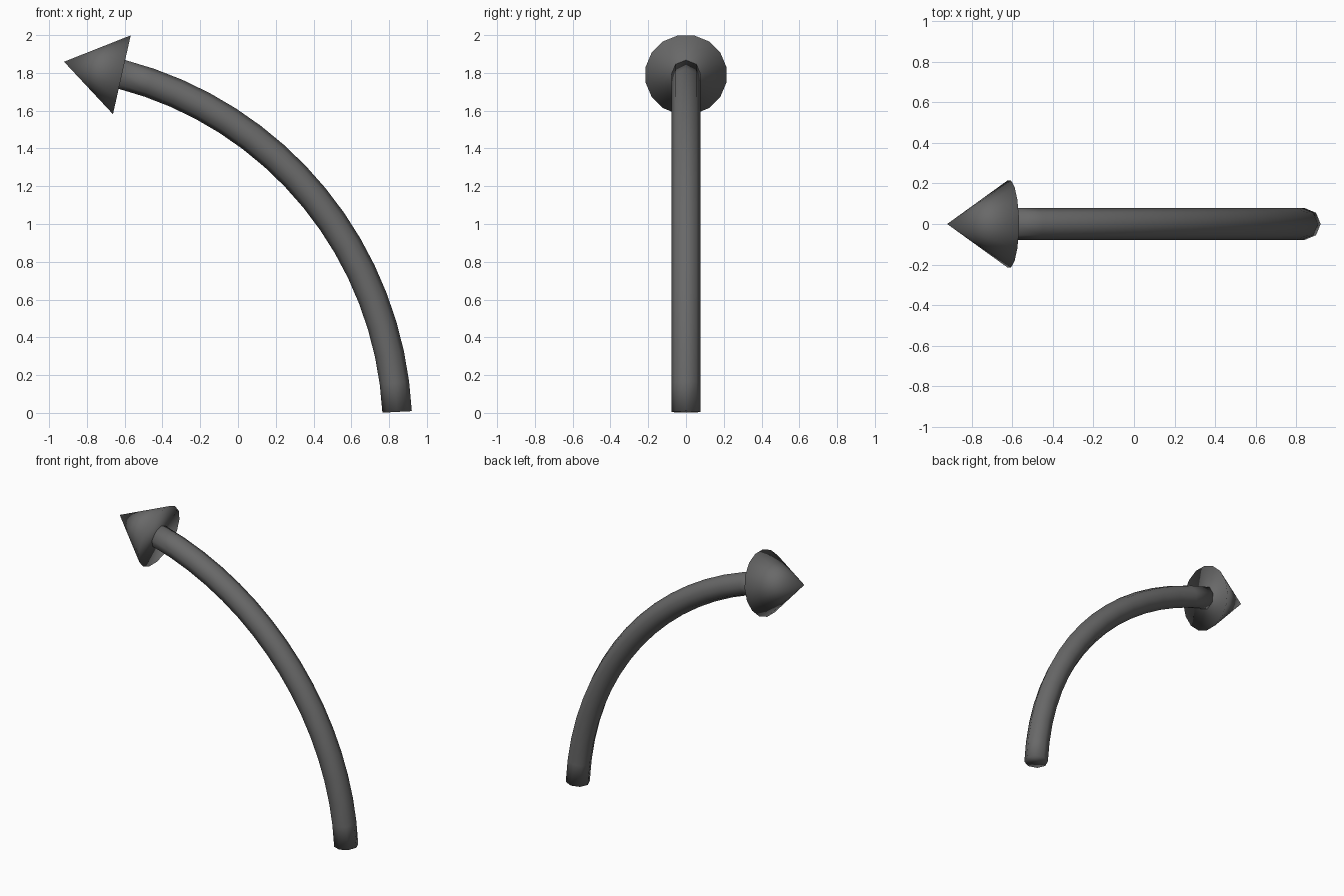
import bpy, bmesh
from math import sin, cos, pi, radians
from mathutils import Vector, Matrix

if "Cube" in bpy.data.objects:
    bpy.data.objects.remove(bpy.data.objects["Cube"])

SIDES, SEGS = 8, 16
TUBE_R, ARC_R = 0.078, 1.952
ARC_C = Vector((-1.107, 0, -0.097))
A0, A1 = radians(3.0), radians(75.5)

# Dark grey finish
dark = bpy.data.materials.new("dark_grey")
dark.diffuse_color = (0.14, 0.14, 0.14, 1)
dark.use_nodes = True
dark.node_tree.nodes["Principled BSDF"].inputs["Base Color"].default_value = dark.diffuse_color


def finish(bm, name):
    """Turn a bmesh into a fully smooth-shaded dark object."""
    bmesh.ops.recalc_face_normals(bm, faces=bm.faces)
    for f in bm.faces:
        f.smooth = True
    mesh = bpy.data.meshes.new(name)
    bm.to_mesh(mesh)
    bm.free()
    mesh.materials.append(dark)
    bpy.context.collection.objects.link(bpy.data.objects.new(name, mesh))


# Curved shaft: eight-sided ring swept along an arc, capped at both ends
bm = bmesh.new()
rings = []
for i in range(SEGS + 1):
    a = A0 + (A1 - A0) * i / SEGS
    out = Vector((cos(a), 0, sin(a)))
    ring = []
    for k in range(SIDES):
        t = 2 * pi * k / SIDES
        p = ARC_C + out * (ARC_R + TUBE_R * cos(t))
        p.y = TUBE_R * sin(t)
        ring.append(bm.verts.new(p))
    rings.append(ring)
for r0, r1 in zip(rings, rings[1:]):
    for k in range(SIDES):
        n = (k + 1) % SIDES
        bm.faces.new((r0[k], r0[n], r1[n], r1[k]))
bm.faces.new(rings[0])
bm.faces.new(rings[-1])
finish(bm, "curved_shaft")

# Arrow head: closed cone pointing along the end of the arc
base, tip = Vector((-0.615, 0, 1.79)), Vector((-0.921, 0, 1.859))
axis = tip - base
place = (Matrix.Translation((base + tip) / 2)
         @ Matrix.Rotation(-axis.angle(Vector((0, 0, 1))), 4, 'Y')
         @ Matrix.Rotation(pi / 16, 4, 'Z'))
bm = bmesh.new()
bmesh.ops.create_cone(bm, cap_ends=True, segments=16, radius1=0.218,
                      radius2=0, depth=axis.length)
bmesh.ops.remove_doubles(bm, verts=bm.verts, dist=1e-4)
bmesh.ops.transform(bm, matrix=place, verts=bm.verts)
finish(bm, "arrow_head")
